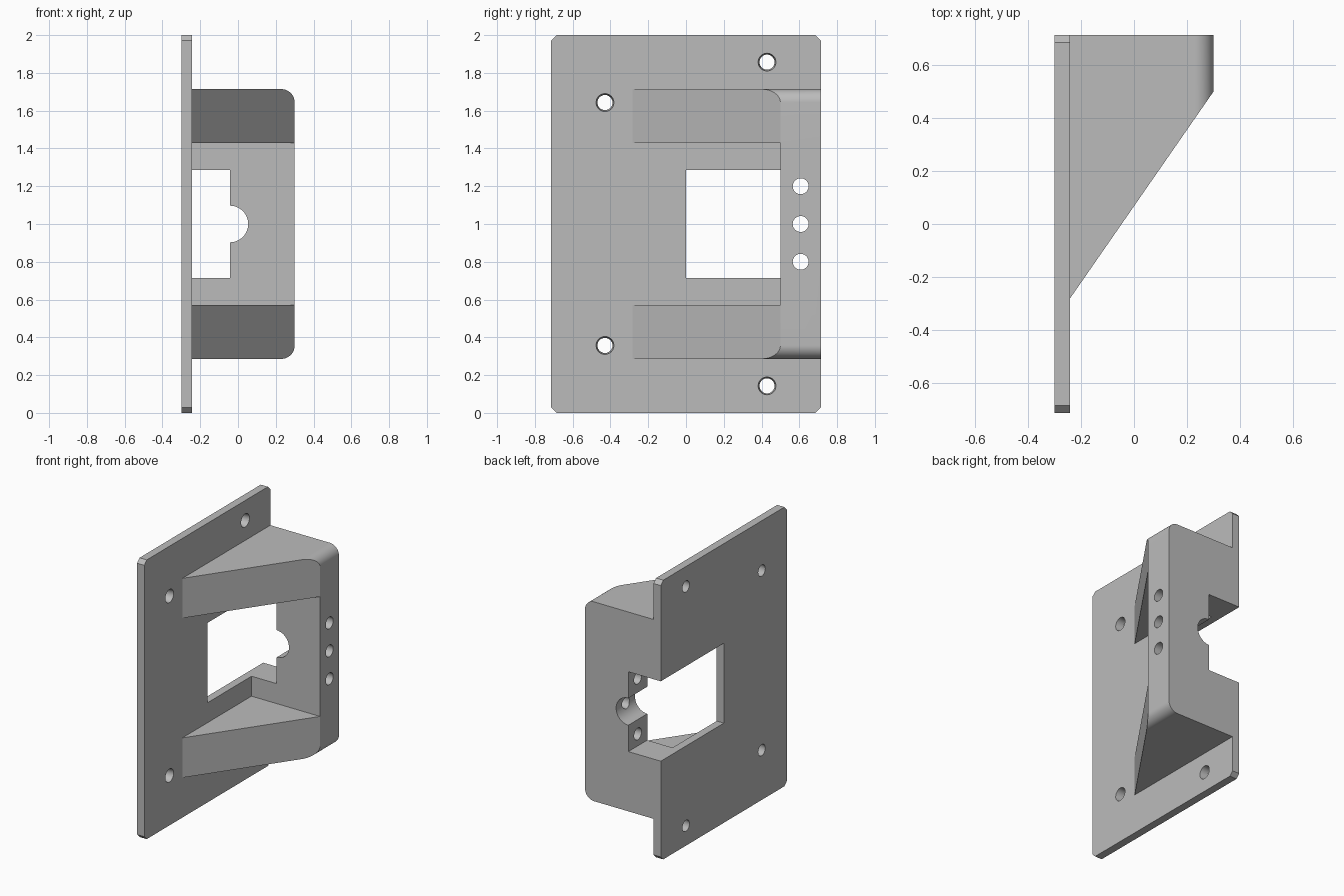
import bpy, bmesh, math
from mathutils import Matrix, Vector

cube = bpy.data.objects.get("Cube")
if cube:
    bpy.data.objects.remove(cube, do_unlink=True)

grey = bpy.data.materials.new("light grey")
grey.use_nodes = True
colour = (0.5, 0.5, 0.5, 1)
grey.diffuse_color = colour
grey.node_tree.nodes["Principled BSDF"].inputs["Base Color"].default_value = colour


def to_object(name, bm):
    bmesh.ops.recalc_face_normals(bm, faces=bm.faces)
    mesh = bpy.data.meshes.new(name)
    bm.to_mesh(mesh)
    bm.free()
    mesh.materials.append(grey)
    obj = bpy.data.objects.new(name, mesh)
    bpy.context.scene.collection.objects.link(obj)
    return obj


def prism(name, points, direction):
    """Extrude a planar outline along a vector."""
    bm = bmesh.new()
    face = bm.faces.new([bm.verts.new(p) for p in points])
    moved = bmesh.ops.extrude_face_region(bm, geom=[face])["geom"]
    verts = [v for v in moved if isinstance(v, bmesh.types.BMVert)]
    bmesh.ops.translate(bm, verts=verts, vec=direction)
    return to_object(name, bm)


def box(name, x, y, z):
    return prism(name, [(x[0], y[0], z[0]), (x[1], y[0], z[0]),
                        (x[1], y[1], z[0]), (x[0], y[1], z[0])], (0, 0, z[1] - z[0]))


def drill(name, centre, axis, r1, r2, depth):
    bm = bmesh.new()
    turn = Vector((0, 0, 1)).rotation_difference(Vector(axis)).to_matrix().to_4x4()
    bmesh.ops.create_cone(bm, cap_ends=True, segments=48, radius1=r1, radius2=r2,
                          depth=depth, matrix=Matrix.Translation(centre) @ turn)
    return to_object(name, bm)


def boolean(target, tool, operation):
    """Apply a boolean and discard the tool."""
    tool.hide_render = True
    mod = target.modifiers.new("cut", "BOOLEAN")
    mod.operation, mod.object, mod.solver = operation, tool, "EXACT"
    bpy.ops.object.select_all(action="DESELECT")
    bpy.context.view_layer.objects.active = target
    target.select_set(True)
    bpy.ops.object.modifier_apply(modifier=mod.name)
    bpy.data.objects.remove(tool, do_unlink=True)


OUT, INNER, HALF, CH = 0.3, -0.243, 0.714, 0.028
LOW, HIGH, R = 0.286, 1.714, 0.071

# Mounting plate with chamfered corners
outline = [(-HALF + CH, 0), (HALF - CH, 0), (HALF, CH), (HALF, 2 - CH),
           (HALF - CH, 2), (-HALF + CH, 2), (-HALF, 2 - CH), (-HALF, CH)]
bracket = prism("bracket", [(-OUT, y, z) for y, z in outline], (INNER + OUT, 0, 0))

# Standing wall and gussets: sloped plan cut to a rounded side profile
wall = prism("wall_and_gussets", [(-0.27, -0.283, LOW), (INNER, -0.283, LOW), (OUT, 0.5, LOW),
                                  (OUT, HALF, LOW), (-0.27, HALF, LOW)], (0, 0, HIGH - LOW))
arc = [math.radians(a) for a in range(0, 91, 6)]
rounded = [(OUT - R + R * math.cos(a), HIGH - R + R * math.sin(a)) for a in arc]
rounded += [(x, 2 - z) for x, z in reversed(rounded)]
left = [(-0.5, LOW), (-0.5, HIGH)]
ends = rounded[:16] + [left[1], left[0]] + rounded[16:]
boolean(wall, prism("rounded_profile", [(x, -1, z) for x, z in ends], (0, 2, 0)), "INTERSECT")

# Pocket between the gussets
boolean(wall, box("pocket", (INNER, 0.6), (-0.5, 0.5), (0.571, 1.429)), "DIFFERENCE")
boolean(bracket, wall, "UNION")

# Open-sided window and round cable notch
boolean(bracket, box("window", (-0.5, -0.043), (0, 1), (0.714, 1.286)), "DIFFERENCE")
boolean(bracket, drill("notch", (-0.043, 0.6, 1), (0, 1, 0), 0.097, 0.097, 0.6), "DIFFERENCE")

# Screw holes in the wall
for z in (0.8, 1, 1.2):
    boolean(bracket, drill("wall_hole", (0.2, 0.607, z), (1, 0, 0), 0.042, 0.042, 0.6), "DIFFERENCE")

# Slightly tapered screw holes in the plate
for y, dz in ((-0.429, 0.643), (0.429, 0.857)):
    for side in (-1, 1):
        centre = ((INNER - OUT) / 2, y, 1 + side * dz)
        boolean(bracket, drill("plate_hole", centre, (1, 0, 0), 0.039, 0.048, 0.07), "DIFFERENCE")

# Smooth the curved faces, keep edges sharp
bpy.ops.object.select_all(action="DESELECT")
bpy.context.view_layer.objects.active = bracket
bracket.select_set(True)
bpy.ops.object.shade_smooth_by_angle(angle=math.radians(25))
